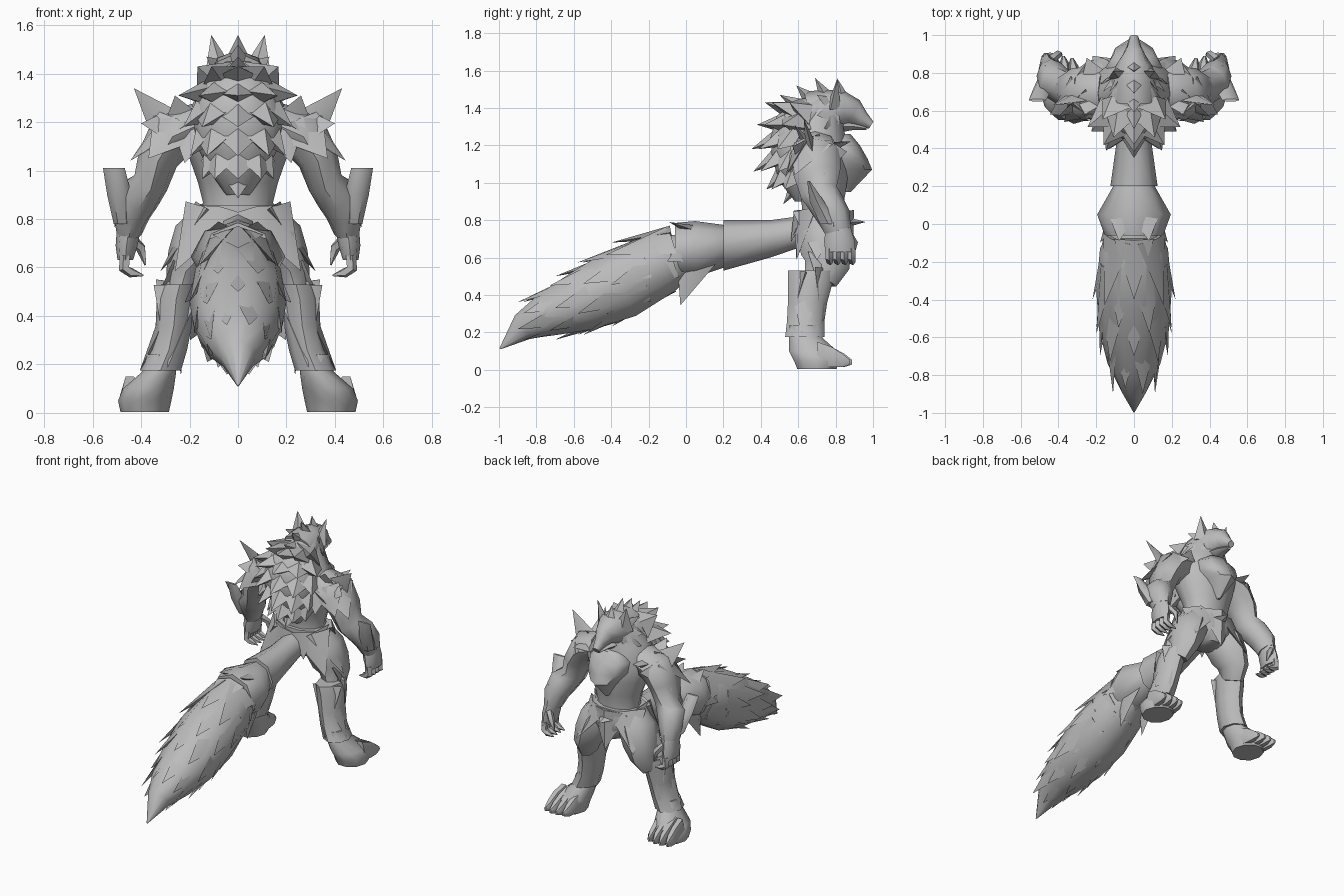
import bpy, bmesh, math
from mathutils import Vector

fur = bpy.data.materials.new("grey_fur")
fur.diffuse_color = (0.5, 0.5, 0.5, 1)


def finish(bm, name, mirror):
    """Smooth shading with sharp creases, optional x mirror."""
    bmesh.ops.recalc_face_normals(bm, faces=bm.faces)
    for f in bm.faces:
        f.smooth = True
    for e in bm.edges:
        e.smooth = e.calc_face_angle(0) < math.radians(50)
    me = bpy.data.meshes.new(name)
    bm.to_mesh(me)
    bm.free()
    me.materials.append(fur)
    ob = bpy.data.objects.new(name, me)
    bpy.context.collection.objects.link(ob)
    if mirror:
        m = ob.modifiers.new("mirror", 'MIRROR')
        m.use_mirror_merge = False
    return ob


def add_loft(bm, rings, n=8, axis=None):
    """Tube through rings (x, y, z, half width, half depth)."""
    pts = [Vector(r[:3]) for r in rings]
    loops = []
    for i, r in enumerate(rings):
        t = Vector(axis) if axis else pts[min(i + 1, len(pts) - 1)] - pts[max(i - 1, 0)]
        t.normalize()
        side = (Vector((1, 0, 0)) - t * t.x).normalized()
        up = t.cross(side)
        loops.append([bm.verts.new(pts[i]
                      + side * r[3] * math.cos(2 * math.pi * k / n)
                      + up * r[4] * math.sin(2 * math.pi * k / n)) for k in range(n)])
    for a, b in zip(loops, loops[1:]):
        for k in range(n):
            j = (k + 1) % n
            bm.faces.new((a[k], a[j], b[j], b[k]))
    bm.faces.new(loops[0])
    bm.faces.new(loops[-1])


def loft(name, rings, n=8, axis=None, mirror=False):
    bm = bmesh.new()
    add_loft(bm, rings, n, axis)
    return finish(bm, name, mirror)


def shards(name, items, mirror=False, thick=0.4):
    """Pointed fur tufts: (base, tip, half width, outward direction)."""
    bm = bmesh.new()
    for base, tip, w, out in items:
        b, t = Vector(base), Vector(tip)
        d = (t - b).normalized()
        side = d.cross(Vector(out)).normalized()
        o = side.cross(d)
        ring = [bm.verts.new(b + v) for v in
                (side * w, o * w * thick, -side * w, -o * w * thick)]
        apex = bm.verts.new(t)
        bm.faces.new(ring)
        for k in range(4):
            bm.faces.new((ring[k], ring[(k + 1) % 4], apex))
    return finish(bm, name, mirror)


Z = (0, 0, 1)
Y = (0, 1, 0)

# torso, belt and chest
loft("torso", [(0, .73, .76, .16, .12), (0, .73, .87, .145, .115), (0, .73, .95, .165, .13),
               (0, .72, 1.05, .20, .155), (0, .70, 1.18, .24, .18), (0, .69, 1.29, .18, .16),
               (0, .73, 1.42, .10, .11)], 10, Z)
loft("pelvis", [(0, .75, .64, .07, .09), (0, .74, .72, .17, .14), (0, .735, .79, .195, .145),
                (0, .73, .855, .19, .14)], 10, Z)
loft("chest_tuft", [(0, .82, 1.26, .08, .06), (0, .83, 1.20, .15, .10), (0, .84, 1.13, .14, .13),
                    (0, .86, 1.07, .09, .135), (0, .85, .95, .01, .03)], 8, Z)

# back mane body with rows of overlapping tufts
loft("mane", [(0, .62, .90, .05, .04), (0, .60, 1.00, .12, .10), (0, .58, 1.12, .18, .125),
              (0, .58, 1.24, .19, .135), (0, .62, 1.36, .15, .14), (0, .72, 1.45, .09, .10)],
     10, Z)
tufts = []
for bz, tz, cy, rx, ry, tx, ty in [(1.06, .965, .60, .13, .11, .15, .43),
                                   (1.16, 1.06, .59, .17, .12, .20, .36),
                                   (1.25, 1.18, .59, .18, .12, .23, .35),
                                   (1.32, 1.31, .61, .16, .13, .25, .38),
                                   (1.38, 1.43, .65, .13, .12, .17, .42)]:
    for a in (-80, -40, 0, 40, 80):
        s, c = math.sin(math.radians(a)), math.cos(math.radians(a))
        tufts.append(((rx * s * .75, cy - ry * c * .6, bz),
                      (tx * s, cy - (cy - ty) * (.3 + .7 * c), tz), .105, (s, -c, 1)))
tufts.append(((0, .60, 1.00), (0, .52, .885), .08, (0, -1, 0)))
shards("mane_tufts", tufts, thick=.55)

# head with tapered muzzle, crest and ears
loft("head", [(0, .66, 1.36, .12, .13), (0, .77, 1.385, .12, .115), (0, .84, 1.39, .095, .10),
              (0, .895, 1.375, .06, .075), (0, .94, 1.34, .038, .045),
              (0, .99, 1.308, .024, .022)], 8)
loft("lower_jaw", [(0, .80, 1.30, .07, .04), (0, .90, 1.30, .04, .02),
                   (0, .965, 1.29, .018, .01)], 6)
shards("crest", [((0, .84, 1.44), (0, .81, 1.555), .05, (0, 1, 0)),
                 ((0, .76, 1.44), (0, .69, 1.56), .06, (0, 1, 1)),
                 ((0, .70, 1.41), (0, .59, 1.52), .08, (0, 0, 1)),
                 ((0, .66, 1.38), (0, .50, 1.47), .08, (0, 0, 1))], thick=.8)
shards("ear", [((.075, .79, 1.40), (.11, .81, 1.56), .065, (.3, 1, 0))], True, .6)
shards("cheek_tuft", [((.06, .80, 1.40), (.13, .70, 1.47), .06, (1, 0, .5)),
                      ((.07, .80, 1.37), (.165, .70, 1.36), .07, (1, 0, .3)),
                      ((.07, .80, 1.33), (.18, .74, 1.29), .07, (.6, .8, 0)),
                      ((.05, .81, 1.30), (.11, .80, 1.20), .06, (.5, 1, 0)),
                      ((.045, .85, 1.42), (.085, .79, 1.49), .035, (.5, 1, .5))], True)

# arms and hands
loft("arm", [(.16, .69, 1.19, .09, .12), (.27, .69, 1.15, .11, .14), (.33, .70, 1.05, .085, .125),
             (.36, .71, .95, .075, .10), (.415, .75, .89, .095, .095), (.44, .79, .82, .078, .09),
             (.45, .815, .74, .052, .07)], 8, mirror=True)
loft("hand", [(.45, .815, .76, .05, .065), (.46, .82, .69, .045, .082),
              (.465, .825, .63, .032, .08)], 8, Z, True)
bm = bmesh.new()
for i in range(4):
    y = .765 + i * .04
    add_loft(bm, [(.465, y, .65, .024, .022), (.468, y, .595, .024, .021),
                  (.44, y + .004, .578, .021, .018), (.39, y + .008, .567, .003, .003)], 5)
add_loft(bm, [(.44, .87, .72, .022, .024), (.40, .90, .68, .022, .02),
              (.382, .895, .61, .004, .004)], 5)
finish(bm, "fingers", True)
loft("forearm_fin", [(.512, .655, 1.01, .045, .008), (.49, .70, .90, .05, .045),
                     (.478, .76, .78, .035, .05)], 6, Z, True)
shards("forearm_fin_point", [((.47, .78, .88), (.51, .79, .765), .06, (1, 0, 0))], True, .5)
shards("shoulder_tuft", [((.26, .68, 1.15), (.43, .63, 1.34), .10, (0, 1, .3)),
                         ((.22, .67, 1.18), (.26, .58, 1.31), .10, (0, 1, .5)),
                         ((.24, .66, 1.17), (.40, .57, 1.195), .11, (.5, -1, .5)),
                         ((.27, .67, 1.20), (.445, .58, 1.04), .13, (1, -.6, .6)),
                         ((.25, .62, 1.19), (.37, .54, 1.05), .12, (.4, -1, 0)),
                         ((.28, .75, 1.20), (.41, .74, 1.04), .12, (1, .4, .3)),
                         ((.18, .61, 1.18), (.22, .53, 1.03), .10, (.3, -1, 0)),
                         ((.20, .74, 1.18), (.25, .88, 1.22), .10, (0, .4, 1))], True)

# hip fur and front flap
shards("hip_tuft", [((.13, .71, .84), (.32, .70, .585), .14, (1, 0, .5)),
                    ((.12, .64, .83), (.26, .59, .585), .12, (.6, -1, 0)),
                    ((.11, .80, .84), (.22, .89, .60), .12, (.6, 1, .2)),
                    ((.07, .61, .84), (.11, .56, .68), .09, (.2, -1, 0))], True)
shards("front_flap", [((0, .83, .84), (0, .89, .58), .14, (0, 1, 0)),
                      ((0, .80, .79), (0, .96, .79), .09, (0, 0, 1))], thick=.5)

# legs, feet, toes
loft("thigh", [(.10, .72, .80, .09, .12), (.15, .735, .72, .12, .14), (.185, .75, .63, .11, .135),
               (.215, .755, .56, .085, .12), (.235, .72, .48, .06, .09)], 8, mirror=True)
loft("shin", [(.24, .675, .53, .075, .13), (.255, .665, .47, .08, .12), (.265, .65, .36, .075, .105),
              (.285, .64, .26, .075, .10), (.32, .635, .175, .085, .105)], 8, Z, True)
loft("foot", [(.32, .63, .24, .06, .08), (.325, .64, .17, .07, .095), (.37, .68, .10, .105, .135),
              (.385, .70, .05, .11, .13), (.385, .70, .004, .10, .11)], 10, Z, True)
bm = bmesh.new()
for i in range(4):
    x = .318 + i * .046
    y = .02 * math.sin(math.pi * (i + .5) / 4)
    add_loft(bm, [(x - .01, .70, .085, .035, .075), (x, .78, .068, .032, .062),
                  (x + .004, .83 + y, .05, .027, .04), (x + .01, .87 + y, .04, .008, .014)], 6, Y)
finish(bm, "toes", True)
shards("shin_fur", [((.255, .65, .48), (.405, .62, .175), .10, (1, 0, .3)),
                    ((.25, .62, .52), (.29, .54, .19), .10, (.2, -1, 0)),
                    ((.25, .66, .42), (.235, .66, .155), .09, (-1, 0, 0)),
                    ((.24, .72, .60), (.33, .70, .48), .08, (1, .4, 0)),
                    ((.26, .72, .54), (.31, .73, .20), .085, (.4, 1, 0))], True)

# tail: narrow root, flared cuff, bushy brush
loft("tail_root", [(0, .64, .745, .08, .08), (0, .45, .70, .09, .10),
                   (0, .20, .665, .125, .135)], 8, Y)
loft("tail_link", [(0, .26, .66, .09, .09), (0, .10, .63, .12, .11),
                   (0, -.10, .58, .13, .13)], 8)
loft("tail_cuff", [(0, .20, .66, .11, .115), (0, .05, .645, .195, .15),
                   (0, -.06, .63, .155, .155)], 8, Y)
shards("tail_cuff_tuft", [((.08, .06, .62), (.09, -.03, .345), .12, (1, 0, 0)),
                          ((.10, .05, .66), (.18, -.10, .58), .10, (1, 0, 0)),
                          ((.06, .05, .74), (.08, -.09, .79), .08, (0, 0, 1))], True)
brush = [(0, .02, .62, .11, .11), (0, -.13, .57, .18, .175), (0, -.35, .46, .20, .20),
         (0, -.56, .365, .185, .17), (0, -.74, .295, .14, .125), (0, -.87, .23, .075, .08),
         (0, -.995, .112, .004, .004)]
loft("tail_brush", brush, 10)
tufts = []
for i, (y, z, w, d, ty, tz, tw, td) in enumerate([
        (-.08, .59, .15, .17, -.40, .455, .22, .225), (-.22, .52, .18, .19, -.55, .38, .215, .21),
        (-.38, .44, .18, .18, -.70, .33, .18, .17), (-.52, .38, .16, .15, -.87, .26, .12, .11)]):
    for k in range(8):
        a = math.radians(45 * k + (22.5 if i % 2 else 0))
        c, s = math.cos(a), math.sin(a)
        tufts.append(((c * w * .85, y, z + s * d * .85),
                      (c * tw, ty - .03 * (k % 2), tz + s * td), .105, (c, 0, s)))
shards("tail_tufts", tufts, thick=.35)
